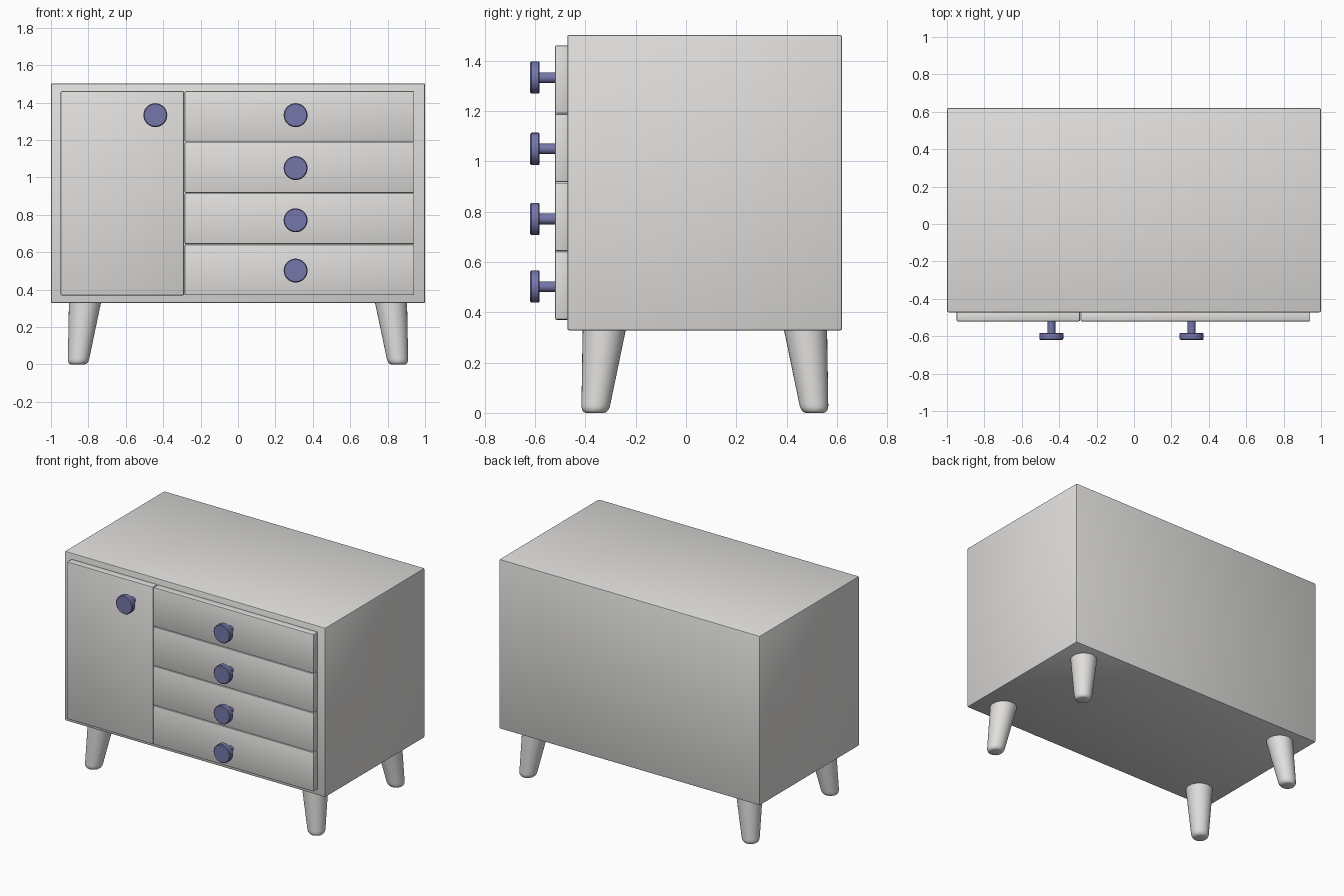
import bpy, bmesh, math
from mathutils import Vector, Matrix

if "Cube" in bpy.data.objects:
    bpy.data.objects.remove(bpy.data.objects["Cube"])


def material(name, color):
    m = bpy.data.materials.new(name)
    m.diffuse_color = (*color, 1)
    m.use_nodes = True
    m.node_tree.nodes["Principled BSDF"].inputs["Base Color"].default_value = m.diffuse_color
    return m


PAINT = material("pale grey", (0.75, 0.74, 0.725))
KNOB = material("slate blue", (0.18, 0.185, 0.40))


def finish(bm, name, mat):
    bmesh.ops.recalc_face_normals(bm, faces=bm.faces)
    me = bpy.data.meshes.new(name)
    bm.to_mesh(me)
    bm.free()
    me.materials.append(mat)
    ob = bpy.data.objects.new(name, me)
    bpy.context.collection.objects.link(ob)
    bpy.ops.object.select_all(action='DESELECT')
    ob.select_set(True)
    bpy.context.view_layer.objects.active = ob
    bpy.ops.object.shade_smooth_by_angle(angle=math.radians(35))
    return ob


def box(name, lo, hi, bevel):
    lo, hi = Vector(lo), Vector(hi)
    bm = bmesh.new()
    bmesh.ops.create_cube(bm, size=1, matrix=Matrix.Translation((lo + hi) / 2)
                          @ Matrix.Diagonal((*(hi - lo), 1)))
    bmesh.ops.bevel(bm, geom=bm.edges[:], offset=bevel, segments=2,
                    profile=0.5, affect='EDGES')
    return finish(bm, name, PAINT)


def rings(name, sections, axes, mat, n=32):
    """Bridge circles given as (centre, radius); axes span the circle plane."""
    u, v = Vector(axes[0]), Vector(axes[1])
    bm = bmesh.new()
    loops = []
    for c, r in sections:
        loops.append([bm.verts.new(Vector(c) + r * (u * math.cos(a) + v * math.sin(a)))
                      for a in (2 * math.pi * i / n for i in range(n))])
    for p, q in zip(loops, loops[1:]):
        for i in range(n):
            j = (i + 1) % n
            bm.faces.new((p[i], p[j], q[j], q[i]))
    bm.faces.new(loops[0])
    bm.faces.new(loops[-1])
    return finish(bm, name, mat)


def knob(name, x, z):
    profile = [(-0.515, 0.021), (-0.582, 0.021), (-0.582, 0.060), (-0.586, 0.064),
               (-0.615, 0.064), (-0.620, 0.059)]
    rings(name, [((x, y, z), r) for y, r in profile], ((1, 0, 0), (0, 0, 1)), KNOB)


# Cabinet body
box("cabinet_body", (-1, -0.472, 0.328), (1, 0.62, 1.503), 0.008)

# Door on the left, four drawer fronts on the right
FRONT, BACK = -0.52, -0.468
box("door", (-0.948, FRONT, 0.37), (-0.289, BACK, 1.461), 0.005)
knob("door_knob", -0.442, 1.333)
levels = [0.37, 0.643, 0.917, 1.19, 1.463]
for i, kz in enumerate((0.502, 1.05 - 0.279, 1.05, 1.333)):
    box(f"drawer_front_{i + 1}", (-0.285, FRONT, levels[i] + 0.001),
        (0.942, BACK, levels[i + 1] - 0.002), 0.005)
    knob(f"drawer_knob_{i + 1}", 0.308, kz)

# Splayed tapered legs with rounded feet
for sx, side in ((-1, "left"), (1, "right")):
    for sy, end in ((-1, "front"), (1, "back")):
        secs = []
        for z, r in ((0, 0.036), (0.003, 0.044), (0.010, 0.051), (0.022, 0.056),
                     (0.035, 0.0575), (0.332, 0.086)):
            t = z / 0.332
            secs.append(((sx * (0.856 - 0.038 * t), 0.075 + sy * (0.437 - 0.037 * t), z), r))
        rings(f"{end}_{side}_leg", secs, ((1, 0, 0), (0, 1, 0)), PAINT)
